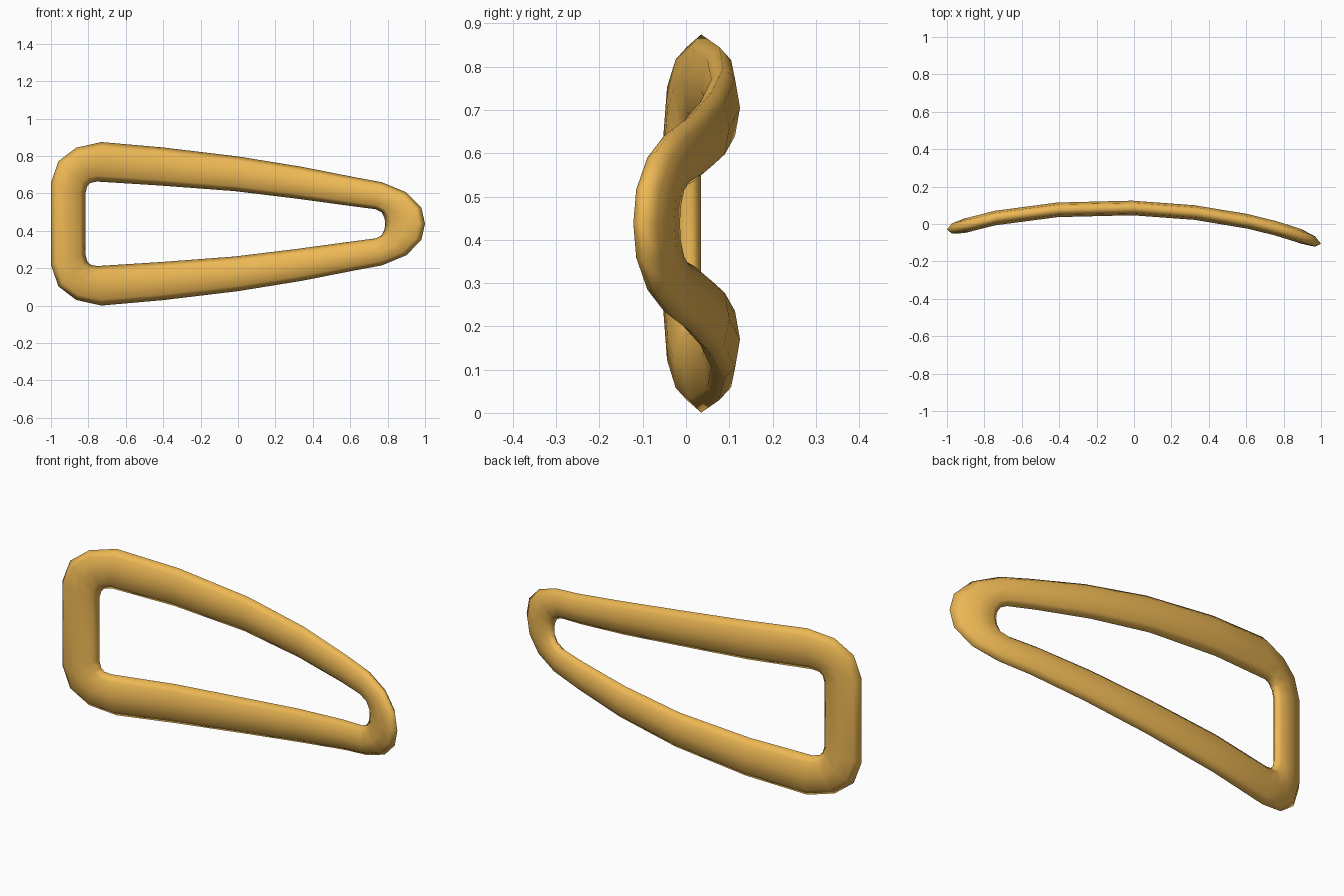
import bpy, bmesh, math

if "Cube" in bpy.data.objects:
    bpy.data.objects.remove(bpy.data.objects["Cube"])

MID = 0.4375   # mirror height
T = 0.039      # half thickness
SEG = 8        # sides of the oval section

# upper half of the ring: outer (x, height) and inner (x, height), heights from MID
half = [
    ((-1.0, 0.22), (-0.815, 0.165)),
    ((-0.96, 0.335), (-0.806, 0.200)),
    ((-0.865, 0.407), (-0.790, 0.218)),
    ((-0.73, 0.437), (-0.755, 0.226)),
    ((-0.40, 0.408), (-0.42, 0.205)),
    ((0.0, 0.36), (-0.02, 0.175)),
    ((0.34, 0.305), (0.31, 0.135)),
    ((0.62, 0.250), (0.59, 0.097)),
    ((0.77, 0.222), (0.735, 0.078)),
    ((0.90, 0.168), (0.768, 0.062)),
    ((0.98, 0.087), (0.783, 0.032)),
]
ring = ([(o, i) for o, i in half] + [((1.0, 0.0), (0.787, 0.0))]
        + [((o[0], -o[1]), (i[0], -i[1])) for o, i in reversed(half)])

# bow of the ring seen from the top
bow = [(-1.0, -0.03), (-0.9, -0.008), (-0.73, 0.035), (-0.4, 0.077), (0.0, 0.086),
       (0.34, 0.06), (0.62, 0.012), (0.77, -0.026), (0.9, -0.068), (1.0, -0.106)]


def bow_y(x):
    for (x0, y0), (x1, y1) in zip(bow, bow[1:]):
        if x <= x1:
            return y0 + (y1 - y0) * (x - x0) / (x1 - x0)
    return bow[-1][1]


# sweep an oval section between the outer and inner outline
bm = bmesh.new()
loops = []
for (ox, oz), (ix, iz) in ring:
    loop = []
    for k in range(SEG):
        a = 2 * math.pi * k / SEG
        f = (1 - math.cos(a)) / 2
        x = ox + (ix - ox) * f
        z = oz + (iz - oz) * f
        loop.append(bm.verts.new((x, bow_y(x) + T * math.sin(a), z + MID)))
    loops.append(loop)
for i, a in enumerate(loops):
    b = loops[(i + 1) % len(loops)]
    for k in range(SEG):
        n = (k + 1) % SEG
        bm.faces.new((a[k], a[n], b[n], b[k]))
bmesh.ops.recalc_face_normals(bm, faces=bm.faces)
mesh = bpy.data.meshes.new("curved_ring")
bm.to_mesh(mesh)
bm.free()
mesh.shade_smooth()
obj = bpy.data.objects.new("curved_ring", mesh)
bpy.context.collection.objects.link(obj)

# warm yellow finish
mat = bpy.data.materials.new("amber")
mat.diffuse_color = (0.85, 0.48, 0.09, 1)
mat.use_nodes = True
mat.node_tree.nodes["Principled BSDF"].inputs["Base Color"].default_value = mat.diffuse_color
mesh.materials.append(mat)
